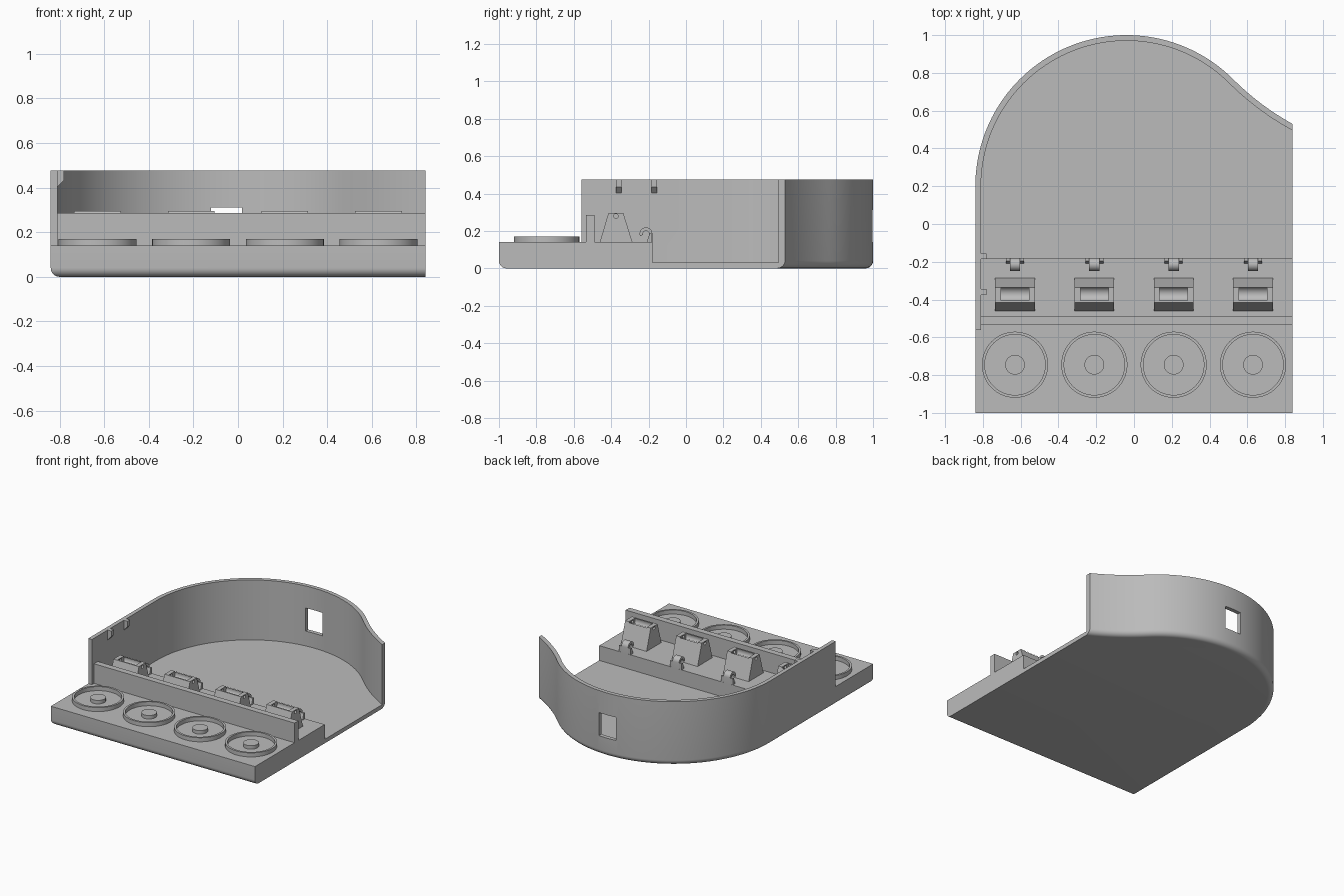
import bpy, bmesh, math
from mathutils import Vector

cube = bpy.data.objects.get("Cube")
if cube:
    bpy.data.objects.remove(cube, do_unlink=True)

gray = bpy.data.materials.new("plain gray")
gray.use_nodes = True
gray.diffuse_color = (0.5, 0.5, 0.5, 1)
gray.node_tree.nodes["Principled BSDF"].inputs["Base Color"].default_value = (0.5, 0.5, 0.5, 1)


def loft(name, layers):
    """Solid through matching closed rings of points."""
    bm = bmesh.new()
    rings = [[bm.verts.new(p) for p in layer] for layer in layers]
    for a, b in zip(rings, rings[1:]):
        for i in range(len(a)):
            j = (i + 1) % len(a)
            bm.faces.new((a[i], a[j], b[j], b[i]))
    bm.faces.new(rings[0][::-1])
    bm.faces.new(rings[-1])
    bmesh.ops.recalc_face_normals(bm, faces=bm.faces)
    mesh = bpy.data.meshes.new(name)
    bm.to_mesh(mesh)
    bm.free()
    obj = bpy.data.objects.new(name, mesh)
    bpy.context.collection.objects.link(obj)
    mesh.materials.append(gray)
    return obj


def prism_z(name, points, z0, z1):
    return loft(name, [[(x, y, z) for x, y in points] for z in (z0, z1)])


def prism_x(name, points, x0, x1):
    return loft(name, [[(x, y, z) for y, z in points] for x in (x0, x1)])


def box(name, x0, x1, y0, y1, z0, z1):
    return prism_z(name, [(x0, y0), (x1, y0), (x1, y1), (x0, y1)], z0, z1)


def circle(cx, cy, r, n=48):
    return [(cx + r * math.cos(math.tau * i / n), cy + r * math.sin(math.tau * i / n))
            for i in range(n)]


def cut(obj, cutter):
    mod = obj.modifiers.new("cut", 'BOOLEAN')
    mod.operation = 'DIFFERENCE'
    mod.solver = 'EXACT'
    mod.object = cutter
    cutter.hide_render = True
    bpy.context.view_layer.objects.active = obj
    bpy.ops.object.modifier_apply(modifier=mod.name)
    bpy.data.objects.remove(cutter, do_unlink=True)


def smooth(obj):
    bpy.ops.object.select_all(action='DESELECT')
    obj.select_set(True)
    bpy.context.view_layer.objects.active = obj
    bpy.ops.object.shade_smooth_by_angle(angle=math.radians(30))


HALF, RADIUS, FLARE = 0.84, 0.8, 1.4
CENTER = Vector((-0.04, 0.2))
FLARE_CENTER = CENTER + Vector((1, 1)).normalized() * (RADIUS + FLARE)


def back_curve(inset):
    """Big round back, then a reverse curve out to the right edge."""
    pts = []
    for i in range(61):
        a = math.pi - math.radians(135) * i / 60
        r = RADIUS - inset
        pts.append((CENTER.x + r * math.cos(a), CENTER.y + r * math.sin(a)))
    r = FLARE + inset
    start = math.radians(225)
    end = math.tau - math.acos((HALF - FLARE_CENTER.x) / r)
    for i in range(1, 13):
        a = start + (end - start) * i / 12
        pts.append((FLARE_CENTER.x + r * math.cos(a), FLARE_CENTER.y + r * math.sin(a)))
    return pts


def outline(inset):
    return [(HALF, inset - 1), (inset - HALF, inset - 1)] + back_curve(inset)


# Tray body with a rounded lower edge
FILLET, TOP, STEP, FLOOR, THICK = 0.04, 0.476, 0.14, 0.03, 0.03
layers = []
for i in range(9):
    a = math.pi / 2 * i / 8
    layers.append([(x, y, FILLET * (1 - math.cos(a)))
                   for x, y in outline(FILLET * (1 - math.sin(a)))])
layers.append([(x, y, TOP) for x, y in outline(0)])
tray = loft("tray_body", layers)

# Hollow: rear floor, raised step, open front, back window
rear = back_curve(THICK)
rear = [(THICK - HALF, -0.18)] + rear + [(1, rear[-1][1]), (1, -0.18)]
cut(tray, prism_z("rear_cutter", rear, FLOOR, 1))
cut(tray, box("step_cutter", THICK - HALF, 1, -0.7, -0.1, STEP, 1))
cut(tray, box("front_cutter", -1, 1, -1.2, -0.56, STEP, 1))
cut(tray, box("window_cutter", -0.12, 0.018, 0.9, 1.1, 0.14, 0.312))
smooth(tray)

# Divider across the step
box("divider", THICK - HALF, HALF, -0.535, -0.49, STEP - 0.01, 0.286)

# Chamfered snap tabs inside the left wall
for i, y in enumerate((-0.36, -0.17)):
    profile = [(-0.82, TOP), (-0.78, TOP), (-0.78, 0.435), (-0.81, 0.403), (-0.82, 0.403)]
    loft(f"snap_tab_{i + 1}", [[(x, yy, z) for x, z in profile]
                               for yy in (y - 0.015, y + 0.015)])

for i in range(4):
    x = -0.63 + 0.42 * i
    n = i + 1

    # Round cup: raised rim and centre button
    bm = bmesh.new()
    loops = [[bm.verts.new((px, py, z)) for px, py in circle(x, -0.745, r, 64)]
             for r, z in ((0.175, STEP - 0.005), (0.175, 0.17), (0.16, 0.17), (0.16, STEP - 0.005))]
    for a, b in zip(loops, loops[1:] + loops[:1]):
        for k in range(64):
            j = (k + 1) % 64
            bm.faces.new((a[k], a[j], b[j], b[k]))
    bmesh.ops.recalc_face_normals(bm, faces=bm.faces)
    mesh = bpy.data.meshes.new("cup_rim")
    bm.to_mesh(mesh)
    bm.free()
    mesh.materials.append(gray)
    rim = bpy.data.objects.new(f"cup_rim_{n}", mesh)
    bpy.context.collection.objects.link(rim)
    smooth(rim)
    smooth(prism_z(f"cup_button_{n}", circle(x, -0.745, 0.052), STEP - 0.005, 0.166))

    # Tapered pivot block with a trough and a pin hole
    block = prism_x(f"pivot_block_{n}", [(-0.462, STEP - 0.005), (-0.285, STEP - 0.005),
                                         (-0.335, 0.295), (-0.415, 0.295)], x - 0.105, x + 0.105)
    cut(block, prism_x("trough_cutter", circle(-0.37, 0.28, 0.038), x - 0.074, x + 0.074))
    cut(block, prism_x("pin_cutter", circle(-0.375, 0.279, 0.012, 24), x - 0.2, x + 0.2))
    smooth(block)

    # Curled hook with side gussets
    cy, cz, outer, inner = -0.214, 0.185, 0.034, 0.016
    angles = [math.radians(200) * k / 16 for k in range(17)]
    hook = [(cy + outer * math.cos(a), cz + outer * math.sin(a)) for a in angles]
    hook += [(cy + inner * math.cos(a), cz + inner * math.sin(a)) for a in reversed(angles)]
    hook += [(cy + inner, STEP - 0.005), (cy + outer, STEP - 0.005)]
    smooth(prism_x(f"hook_{n}", hook, x - 0.027, x + 0.027))
    prism_x(f"hook_gusset_{n}", [(-0.212, STEP - 0.005), (-0.181, STEP - 0.005),
                                 (-0.181, 0.185), (-0.195, 0.185)], x - 0.048, x + 0.048)
